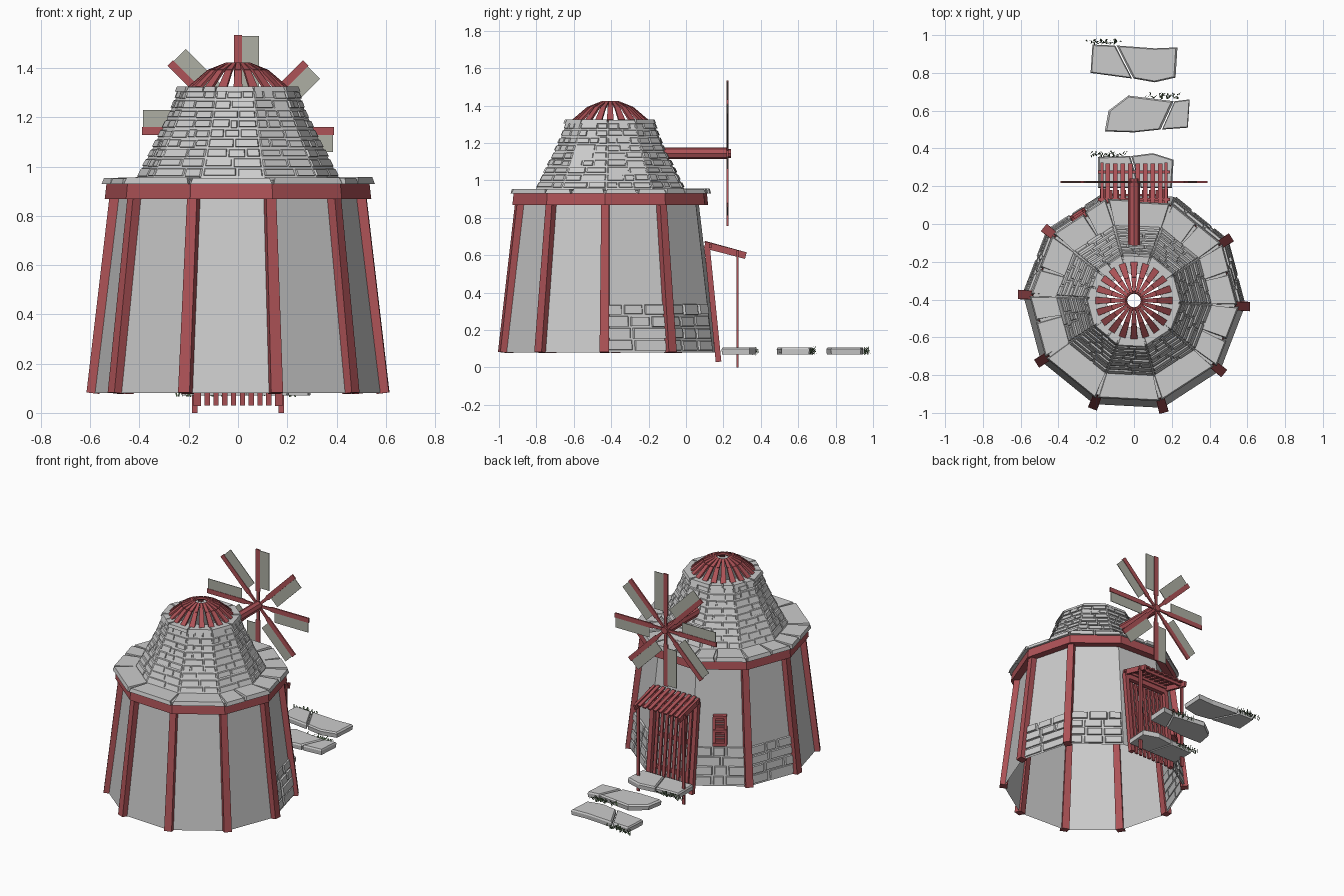
import bpy, bmesh, math, random
from mathutils import Vector as V

if "Cube" in bpy.data.objects:
    bpy.data.objects.remove(bpy.data.objects["Cube"])

random.seed(4)
C = V((0, -0.405, 0))          # tower axis
N, ROT = 10, math.radians(-3)  # ten-sided tower


def material(name, col):
    m = bpy.data.materials.new(name)
    m.diffuse_color = (*col, 1)
    m.use_nodes = True
    m.node_tree.nodes["Principled BSDF"].inputs["Base Color"].default_value = m.diffuse_color
    return m


RED = material("red_paint", (0.42, 0.085, 0.095))
GREEN = material("grass_green", (0.11, 0.19, 0.09))
SAIL = material("sail_cloth", (0.42, 0.43, 0.37))


def finish(bm, name, mat=None):
    bmesh.ops.recalc_face_normals(bm, faces=bm.faces)
    me = bpy.data.meshes.new(name)
    bm.to_mesh(me)
    bm.free()
    ob = bpy.data.objects.new(name, me)
    bpy.context.collection.objects.link(ob)
    if mat:
        me.materials.append(mat)
    return ob


def prism(bm, low, high):
    a = [bm.verts.new(p) for p in low]
    b = [bm.verts.new(p) for p in high]
    bm.faces.new(a)
    bm.faces.new(b)
    for i in range(len(a)):
        j = (i + 1) % len(a)
        bm.faces.new((a[i], a[j], b[j], b[i]))


def beam(bm, p, q, w, h, side, w2=None):
    """Bar from p to q, w wide along side, h deep; w2 is the end width."""
    p, q, s = V(p), V(q), V(side).normalized()
    n = (q - p).cross(s).normalized() * h / 2
    ring = lambda o, k: [o - s * k / 2 - n, o + s * k / 2 - n, o + s * k / 2 + n, o - s * k / 2 + n]
    prism(bm, ring(p, w), ring(q, w2 or w))


def polar(r, a, z):
    return C + V((r * math.cos(a), r * math.sin(a), z))


def facet(k, u, r, z, d=0):
    """Point on tower side k, u across it, pushed out by d."""
    a = ROT + k * math.tau / N
    b = a + math.tau / N
    return polar(r, a, z).lerp(polar(r, b, z), u) + (polar(d, (a + b) / 2, 0) - C)


def lathe(name, prof, closed=False, mat=None):
    bm = bmesh.new()
    rings = [[bm.verts.new(polar(r, ROT + k * math.tau / N, z)) for k in range(N)] for r, z in prof]
    for i in range(len(rings) if closed else len(rings) - 1):
        a, b = rings[i], rings[(i + 1) % len(rings)]
        for k in range(N):
            m = (k + 1) % N
            bm.faces.new((a[k], a[m], b[m], b[k]))
    return finish(bm, name, mat)


def interp(prof, z):
    for (r0, z0), (r1, z1) in zip(prof, prof[1:]):
        if z <= z1 + 1e-6:
            return r0 + (r1 - r0) * (z - z0) / (z1 - z0)
    return prof[-1][0]


def bricks(name, prof, sides, z0, z1, rows, counts, depth):
    """Raised stones in rows over chosen tower sides."""
    bm = bmesh.new()
    h = (z1 - z0) / rows
    for k in sides:
        for r in range(rows):
            n = random.choice(counts)
            cuts = [0] + [(i + random.uniform(-.28, .28)) / n for i in range(1, n)] + [1]
            for a, b in zip(cuts, cuts[1:]):
                lo = z0 + r * h + random.uniform(.002, .007)
                hi = z0 + (r + 1) * h - random.uniform(-.003, .004)
                d = depth * random.uniform(.6, 1.2)
                g, e = .012, .02
                def quad(i, d):
                    return [facet(k, u, interp(prof, z), z, d) for u, z in
                            ((a + i, lo + i * .15), (b - i, lo + i * .15), (b - i, hi - i * .15), (a + i, hi - i * .15))]
                prism(bm, quad(g, -.004), quad(g + e, d))
    return finish(bm, name)


def ledge(name, r0, r1, z0, z1, counts):
    bm = bmesh.new()
    for k in range(N):
        n = random.choice(counts)
        cuts = [0] + [(i + random.uniform(-.2, .2)) / n for i in range(1, n)] + [1]
        for a, b in zip(cuts, cuts[1:]):
            o = r1 + random.uniform(-.008, .004)
            t = z1 + random.uniform(-.004, .002)
            a2, b2 = a + .012, b - .012
            quad = lambda i, z: [facet(k, a2, r0, z), facet(k, b2, r0, z),
                                 facet(k, b2 - i, o - i * .3, z), facet(k, a2 + i, o - i * .3, z)]
            prism(bm, quad(0, z0), quad(.025, t))
    return finish(bm, name)


# Main walls, open underneath
WALL = [(.588, .08), (.487, .90)]
lathe("tower_wall", WALL)
bricks("wall_stones", WALL, (0, 1, 3, 4), .085, .34, 4, (2, 3, 3), .011)

# Corner posts, leaving the door side clear
bm = bmesh.new()
for k in range(N):
    if k in (2, 3):
        continue
    a = ROT + k * math.tau / N
    beam(bm, polar(.59, a, .08), polar(.495, a, .89), .05, .05, (-math.sin(a), math.cos(a), 0), .042)
finish(bm, "corner_posts", RED)

# Red band and stone ledge
lathe("red_band", [(.47, .868), (.542, .868), (.535, .93), (.47, .93)], True, RED)
lathe("ledge_bed", [(.38, .93), (.535, .93), (.535, .945), (.38, .945)], True)
ledge("ledge_slabs", .39, .557, .929, .956, (1, 2, 2))

# Upper stone tower
UP = [(.418, .94), (.375, 1.02), (.328, 1.11), (.275, 1.22), (.238, 1.315)]
lathe("upper_tower", UP)
bricks("upper_stones", UP, range(N), .955, 1.31, 9, (2, 3), .008)
lathe("cap_bed", [(.15, 1.305), (.24, 1.305), (.24, 1.318), (.15, 1.318)], True)
ledge("cap_slabs", .16, .256, 1.305, 1.326, (1, 1, 2))

# Slatted cap with a ring at the crown
bm = bmesh.new()
for i in range(20):
    a = i * math.tau / 20
    s = (-math.sin(a), math.cos(a), 0)
    beam(bm, polar(.2, a, 1.32), polar(.12, a, 1.388), .036, .012, s, .027)
    beam(bm, polar(.12, a, 1.388), polar(.045, a, 1.418), .027, .012, s, .014)
finish(bm, "cap_slats", RED)
bpy.ops.mesh.primitive_torus_add(major_radius=.045, minor_radius=.009, major_segments=20,
                                 minor_segments=6, location=C + V((0, 0, 1.413)))
bpy.context.object.name = "cap_ring"
bpy.context.object.data.materials.append(RED)

# Sail shaft and hub
for name, y0, y1, r in (("sail_shaft", -.13, .225, .031), ("sail_hub", .205, .24, .024)):
    bpy.ops.mesh.primitive_cylinder_add(vertices=8, radius=r, depth=y1 - y0,
                                        location=(0, (y0 + y1) / 2, 1.145), rotation=(math.pi / 2, 0, 0))
    bpy.context.object.name = name
    bpy.context.object.data.materials.append(RED)

# Eight sails
spokes, cloth = bmesh.new(), bmesh.new()
for i in range(8):
    t = i * math.pi / 4
    d, s = V((math.cos(t), 0, math.sin(t))), V((math.sin(t), 0, -math.cos(t)))
    o = V((0, .222, 1.145))
    beam(spokes, o, o + d * .1, .014, .01, s, .022)
    beam(spokes, o + d * .1, o + d * .39, .032, .01, s)
    beam(cloth, o + d * .125 + s * .05, o + d * .385 + s * .05, .07, .004, s)
finish(spokes, "sail_spokes", RED)
finish(cloth, "sail_panels", SAIL)

# Slatted door leaning with the wall
bm = bmesh.new()
X = V((1, 0, 0))
door = lambda x, z, d=0: V((x, .172 - (z - .05) * .1 + d, z))
for i in range(8):
    x = -.125 + i * .25 / 7
    beam(bm, door(x, .03), door(x, .59), .021, .012, X)
for z in (.14, .36, .57):
    beam(bm, door(-.14, z, -.01), door(.14, z, -.01), .03, .012, (0, 0, 1))
for x in (-.165, .165):
    beam(bm, door(x, .03), door(x, .64), .03, .03, X)
beam(bm, door(-.18, .625), door(.18, .625), .035, .03, (0, 0, 1))
finish(bm, "door", RED)

# Porch roof on two thin posts
bm = bmesh.new()
for x in (-.175, .175):
    beam(bm, (x, .275, 0), (x, .275, .625), .022, .011, X)
    beam(bm, (x * .97, .1, .655), (x * .97, .32, .598), .016, .036, X)
for i in range(8):
    x = -.14 + i * .04
    beam(bm, (x, .1, .672), (x, .318, .612), .024, .01, X)
for y, z in ((.13, .65), (.275, .608)):
    beam(bm, (-.19, y, z), (.19, y, z), .014, .02, (0, 1, 0))
finish(bm, "porch", RED)

# Shuttered window
bm = bmesh.new()
win = lambda u, z, d=.012: facet(3, .5 + u, interp(WALL, z), z, d)
side = win(.2, .4) - win(0, .4)
for u in (-.11, .11):
    beam(bm, win(u, .36), win(u, .55), .018, .035, side)
for z in (.365, .455, .545):
    beam(bm, win(-.13, z), win(.13, z), .02, .04, (0, 0, 1))
for i in range(7):
    z = .385 + i * .023
    beam(bm, win(-.1, z), win(.1, z), .013, .015, (0, 0, 1))
finish(bm, "window", RED)

# Stepping stones, each in two cracked pieces
STEPS = [
    [[(-.19, .19), (-.19, .355), (-.02, .36), (.03, .19)], [(.035, .19), (-.015, .36), (.1, .375), (.21, .34), (.2, .19)]],
    [[(-.155, .49), (-.135, .6), (-.03, .68), (.21, .65), (.14, .5), (.0, .485)], [(.148, .5), (.215, .65), (.295, .66), (.285, .51)]],
    [[(-.23, .8), (-.22, .95), (-.1, .945), (-.01, .77)], [(-.003, .77), (-.092, .945), (.11, .93), (.23, .935), (.22, .775), (.11, .75)]],
]
for i, pieces in enumerate(STEPS):
    bm = bmesh.new()
    for pts in pieces:
        m = sum((V(p) for p in pts), V((0, 0))) / len(pts)
        ring = lambda s, z: [(*(m + (V(p) - m) * s), z) for p in pts]
        prism(bm, ring(.97, .07), ring(1, .098))
        prism(bm, ring(1, .098), ring(.93, .108))
    finish(bm, f"stepping_stone_{i + 1}")

# Grass tufts along the stone edges
bm = bmesh.new()
for x0, x1, y in ((-.23, -.03, .36), (.05, .24, .67), (-.25, -.06, .96)):
    for _ in range(34):
        b = V((random.uniform(x0, x1), y + random.uniform(-.01, .014), random.uniform(.065, .085)))
        m = b + V((random.uniform(-.015, .015), random.uniform(0, .014), random.uniform(.012, .03)))
        t = m + V((random.uniform(-.02, .02), random.uniform(-.005, .012), random.uniform(-.02, .012)))
        w = V((.003, .001, 0))
        v = [bm.verts.new(p) for p in (b - w, b + w, m + w, m - w, t)]
        bm.faces.new(v[:4])
        bm.faces.new((v[3], v[2], v[4]))
finish(bm, "grass", GREEN)
